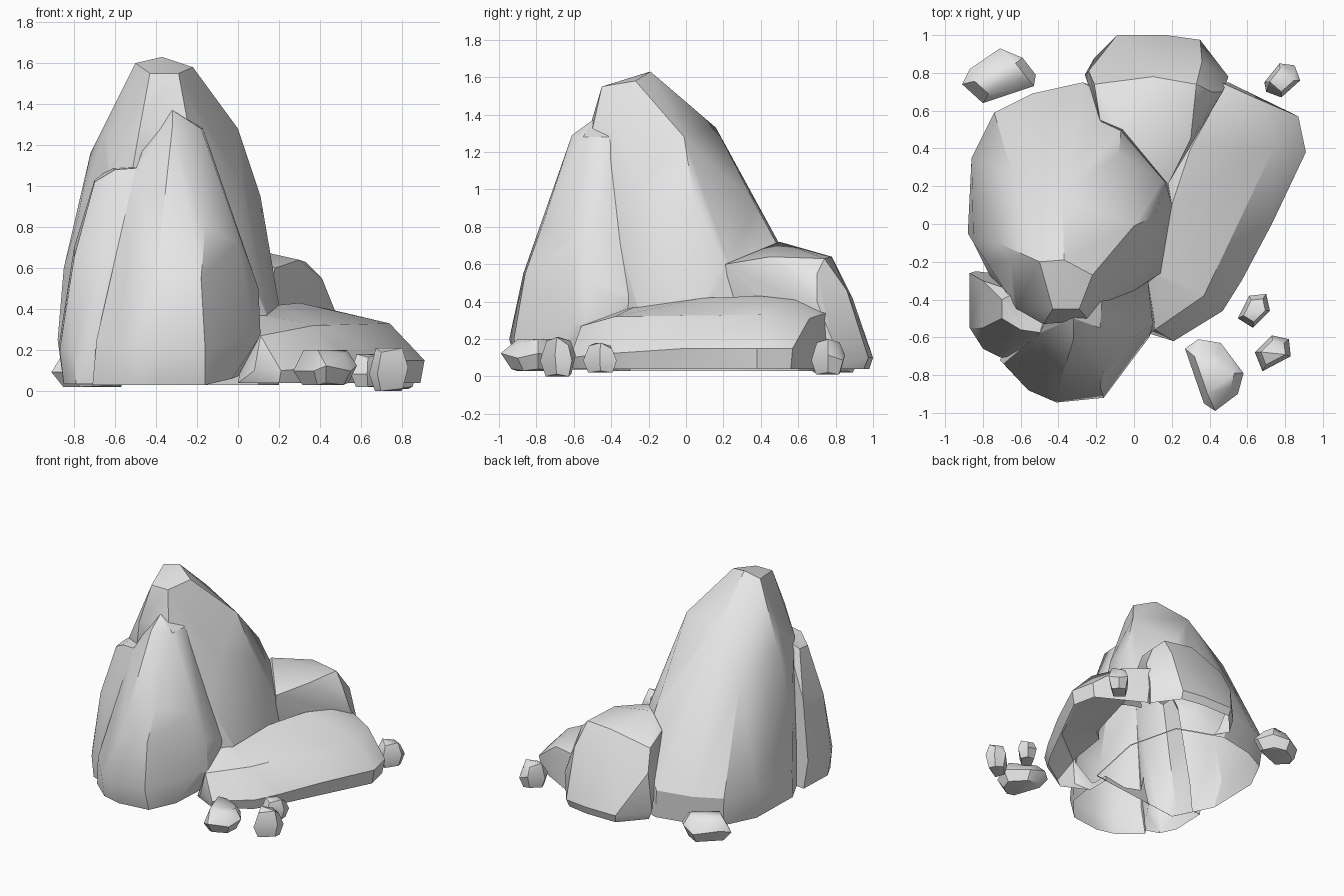
import bpy, bmesh, math
from mathutils import Vector

cube = bpy.data.objects.get("Cube")
if cube:
    bpy.data.objects.remove(cube, do_unlink=True)

GREY = (0.8, 0.8, 0.8, 1.0)
stone = bpy.data.materials.new("stone_grey")
stone.use_nodes = True
stone.diffuse_color = GREY
bsdf = next(n for n in stone.node_tree.nodes if n.type == 'BSDF_PRINCIPLED')
bsdf.inputs["Base Color"].default_value = GREY


def ring(z, *xy):
    """Points at one height."""
    return [(x, y, z) for x, y in xy]


def hull(points):
    """Convex faceted rock around a few points."""
    bm = bmesh.new()
    for p in points:
        bm.verts.new(p)
    bmesh.ops.convex_hull(bm, input=bm.verts[:])
    loose = [v for v in bm.verts if not v.link_faces]
    bmesh.ops.delete(bm, geom=loose, context='VERTS')
    bmesh.ops.recalc_face_normals(bm, faces=bm.faces[:])
    bm.normal_update()
    return bm


def carve(bm, planes):
    """Cut away the part of a shell that lies inside a convex neighbour."""
    faces = bm.faces[:]
    for co, no in planes:
        geom = set(faces)
        for f in faces:
            geom.update(f.edges)
            geom.update(f.verts)
        cut = bmesh.ops.bisect_plane(bm, geom=list(geom), dist=1e-5,
                                     plane_co=co, plane_no=no)
        faces = [f for f in cut["geom"] if isinstance(f, bmesh.types.BMFace)
                 and (f.calc_center_median() - co).dot(no) < -1e-5]
        if not faces:
            return
    bmesh.ops.delete(bm, geom=faces, context='FACES')


def finish(bm, name, angle):
    bmesh.ops.dissolve_limit(bm, angle_limit=0.06, verts=bm.verts[:], edges=bm.edges[:])
    mesh = bpy.data.meshes.new(name)
    bm.to_mesh(mesh)
    bm.free()
    mesh.materials.append(stone)
    ob = bpy.data.objects.new(name, mesh)
    bpy.context.collection.objects.link(ob)
    bpy.ops.object.select_all(action='DESELECT')
    ob.select_set(True)
    bpy.context.view_layer.objects.active = ob
    bpy.ops.object.shade_smooth_by_angle(angle=math.radians(angle))


rocks = {}

# Tall main peak
rocks["main_peak"] = [
    (-0.5, -0.20, 1.60), (-0.37, -0.19, 1.63), (-0.22, -0.27, 1.58),
    (-0.29, -0.45, 1.55), (-0.43, -0.45, 1.55),
    (-0.48, -0.53, 1.28), (-0.24, -0.51, 1.28), (-0.65, -0.2, 1.27),
    (-0.62, -0.45, 1.10), (-0.72, -0.1, 1.16), (-0.38, 0.16, 1.33),
    (0.0, -0.01, 1.28), (0.11, 0.04, 0.95), (-0.08, 0.37, 0.92),
    (0.02, -0.25, 1.0), (-0.78, -0.2, 0.85), (-0.64, 0.25, 1.0),
    (-0.30, 0.39, 0.90), (-0.85, -0.1, 0.60), (-0.06, 0.60, 0.50),
    (0.17, 0.21, 0.60), (0.20, 0.1, 0.42), (0.14, -0.26, 0.38),
] + ring(0.25, (-0.88, -0.05), (-0.86, 0.35), (-0.74, 0.59), (-0.54, 0.69), (-0.27, 0.75)) \
  + ring(0.03, (-0.85, -0.1), (-0.84, 0.33), (-0.72, 0.57), (-0.53, 0.67), (-0.25, 0.73),
         (0.1, 0.6), (0.2, 0.2), (0.1, -0.3), (-0.7, -0.4))

# Upright rock leaning on the front
rocks["front_rock"] = [
    (-0.32, -0.50, 1.37), (-0.17, -0.41, 1.28), (-0.18, -0.55, 1.28),
    (-0.32, -0.61, 1.29), (-0.46, -0.50, 1.19), (-0.50, -0.58, 1.08),
    (-0.58, -0.66, 0.70), (-0.36, -0.78, 0.80), (-0.16, -0.77, 0.80),
    (0.0, -0.60, 0.72), (0.0, -0.38, 0.74),
    (-0.40, -0.87, 0.55), (-0.18, -0.86, 0.55), (0.10, -0.53, 0.50),
    (0.07, -0.27, 0.42), (-0.69, -0.74, 0.25), (0.08, -0.60, 0.28), (0.11, -0.53, 0.27),
    (-0.03, -0.72, 0.06), (0.02, -0.30, 0.08), (-0.5, -0.4, 0.04),
] + ring(0.2, (-0.56, -0.88), (-0.41, -0.945), (-0.16, -0.92)) \
  + ring(0.03, (-0.71, -0.72), (-0.55, -0.86), (-0.40, -0.90), (-0.16, -0.87))

# Narrow rock on the front right corner
rocks["side_rock"] = [
    (-0.70, -0.40, 1.03), (-0.62, -0.36, 1.09), (-0.45, -0.45, 1.10),
    (-0.46, -0.58, 1.09), (-0.60, -0.56, 1.08), (-0.70, -0.50, 1.02),
    (-0.80, -0.30, 0.70), (-0.80, -0.55, 0.65), (-0.66, -0.66, 0.65),
    (-0.50, -0.66, 0.65), (-0.87, -0.26, 0.25),
] + ring(0.2, (-0.87, -0.55), (-0.80, -0.66), (-0.70, -0.71)) \
  + ring(0.035, (-0.84, -0.25), (-0.85, -0.53), (-0.79, -0.65), (-0.68, -0.69), (-0.4, -0.3))

# Low slab on the left side
rocks["low_slab"] = [
    (0.05, -0.26, 0.38), (0.20, 0.10, 0.42), (0.30, 0.40, 0.43),
    (0.40, 0.58, 0.41), (0.46, 0.75, 0.34), (0.74, 0.40, 0.33), (0.66, 0.66, 0.31),
    (0.55, 0.03, 0.33), (0.37, -0.38, 0.32), (0.11, -0.56, 0.27),
    (0.91, 0.38, 0.15), (0.87, 0.57, 0.15), (0.73, 0.0, 0.15),
    (0.57, -0.30, 0.13), (0.47, -0.46, 0.12), (0.21, -0.62, 0.10), (0.08, -0.58, 0.10),
] + ring(0.04, (0.89, 0.38), (0.85, 0.56), (0.70, 0.0), (0.55, -0.29), (0.45, -0.45),
         (0.2, -0.6), (0.0, -0.5), (0.0, 0.6), (0.5, 0.75))

# Medium rock at the back
rocks["back_rock"] = [
    (-0.18, 0.55, 0.62), (0.18, 0.21, 0.60), (0.30, 0.45, 0.64),
    (0.33, 0.74, 0.63), (-0.21, 0.74, 0.56), (0.10, 0.78, 0.64), (-0.06, 0.50, 0.72),
    (0.41, 0.70, 0.55), (0.47, 0.70, 0.40), (0.36, 0.86, 0.46),
    (-0.24, 0.81, 0.40), (0.10, 0.89, 0.42), (0.50, 0.78, 0.20),
] + ring(0.1, (-0.26, 0.79), (-0.21, 0.88), (-0.09, 1.0), (0.17, 1.0), (0.35, 0.975)) \
  + ring(0.04, (-0.24, 0.8), (-0.08, 0.98), (0.17, 0.98), (0.34, 0.95), (0.48, 0.76), (0.1, 0.3))

# Open the undersides and trim the shells against each other
shells = {name: hull(pts) for name, pts in rocks.items()}
planes = {name: [(f.calc_center_median(), f.normal.copy()) for f in bm.faces]
          for name, bm in shells.items()}

for name, bm in shells.items():
    under = [f for f in bm.faces
             if f.normal.z < -0.8 and all(v.co.z < 0.15 for v in f.verts)]
    bmesh.ops.delete(bm, geom=under, context='FACES')
    for other in shells:
        if other != name:
            carve(bm, planes[other])
    finish(bm, name, 30)


def pebble(name, low, high, outline):
    """Small stone: outline at mid height, smaller faces above and below."""
    n = len(outline)
    h = high - low
    centre = sum((Vector(p) for p in outline), Vector((0, 0))) / n
    pts = []
    for i, p in enumerate(outline):
        d = Vector(p) - centre
        pts.append((*p, low + h * (0.4 + 0.15 * (i % 2))))
        pts.append((*(centre + d * 0.68), high - h * 0.1 * (i % 3)))
        pts.append((*(centre + d * 0.72), low + h * 0.06 * (i % 2)))
    finish(hull(pts), name, 35)


# Loose stones around the base
pebble("pebble_back_right", 0.02, 0.20, [(-0.91, 0.74), (-0.87, 0.82), (-0.71, 0.93),
       (-0.59, 0.88), (-0.52, 0.79), (-0.53, 0.73), (-0.80, 0.64)])
pebble("pebble_back_left", 0.01, 0.20, [(0.69, 0.75), (0.77, 0.85), (0.85, 0.84),
       (0.88, 0.76), (0.78, 0.67), (0.70, 0.70)])
pebble("pebble_left_inner", 0.02, 0.18, [(0.55, -0.50), (0.61, -0.38), (0.70, -0.37),
       (0.72, -0.46), (0.63, -0.55)])
pebble("pebble_left_outer", 0.0, 0.21, [(0.64, -0.68), (0.73, -0.59), (0.82, -0.61),
       (0.83, -0.70), (0.68, -0.78)])
pebble("pebble_front", 0.03, 0.20, [(0.27, -0.66), (0.34, -0.61), (0.46, -0.63),
       (0.58, -0.79), (0.55, -0.90), (0.43, -0.99), (0.37, -0.95)])
